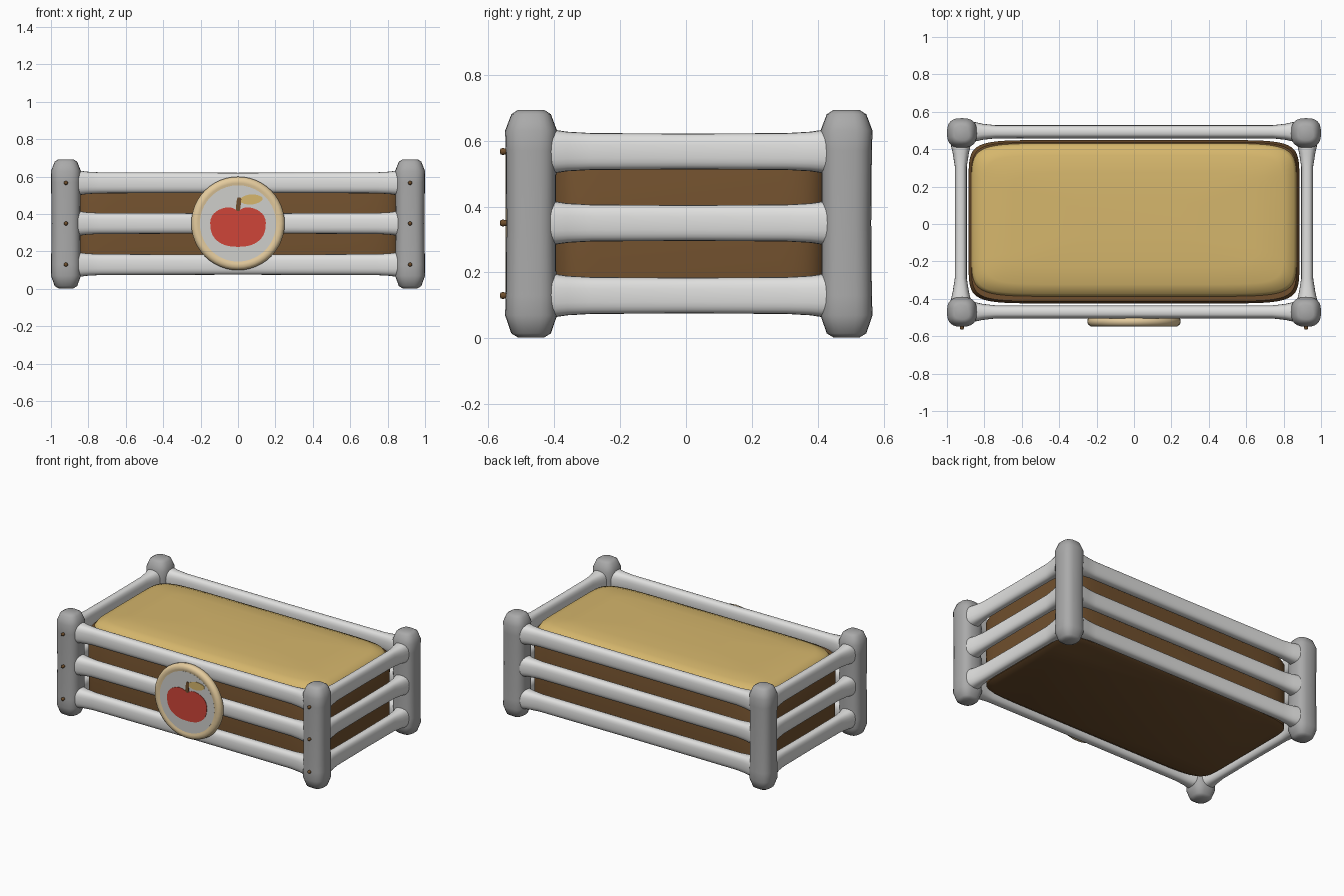
import bpy, bmesh, math
from mathutils import Vector

if "Cube" in bpy.data.objects:
    bpy.data.objects.remove(bpy.data.objects["Cube"])


def material(name, r, g, b):
    m = bpy.data.materials.new(name)
    m.use_nodes = True
    m.diffuse_color = (r, g, b, 1)
    bsdf = next(n for n in m.node_tree.nodes if n.type == 'BSDF_PRINCIPLED')
    bsdf.inputs["Base Color"].default_value = (r, g, b, 1)
    bsdf.inputs["Roughness"].default_value = 0.8
    return m


WHITE = material("rail white", 0.74, 0.74, 0.73)
GREY = material("post grey", 0.40, 0.40, 0.40)
BROWN = material("dark brown", 0.16, 0.078, 0.026)
STRAW = material("straw yellow", 0.67, 0.47, 0.15)
TAN = material("pale wood", 0.78, 0.60, 0.34)
FACE = material("badge grey", 0.62, 0.62, 0.60)
RED = material("apple red", 0.62, 0.06, 0.04)


def loft(name, mat, axis, centre, sections, n=2.0, count=24, tilt=0.0, angle=35):
    """Skin rounded-square rings (offset, half width, half height) along an axis."""
    bm = bmesh.new()
    c = Vector(centre)
    rings = []
    for t, a, b in sections:
        ring = []
        for i in range(count):
            w = 2 * math.pi * i / count
            co, si = math.cos(w), math.sin(w)
            u0 = a * math.copysign(abs(co) ** (2 / n), co)
            v0 = b * math.copysign(abs(si) ** (2 / n), si)
            u = u0 * math.cos(tilt) - v0 * math.sin(tilt)
            v = u0 * math.sin(tilt) + v0 * math.cos(tilt)
            p = {'x': (t, u, v), 'y': (u, t, v), 'z': (u, v, t)}[axis]
            ring.append(bm.verts.new(c + Vector(p)))
        rings.append(ring)
    for lo, hi in zip(rings, rings[1:]):
        for i in range(count):
            j = (i + 1) % count
            bm.faces.new((lo[i], lo[j], hi[j], hi[i]))
    bm.faces.new(rings[0])
    bm.faces.new(rings[-1])
    bmesh.ops.recalc_face_normals(bm, faces=bm.faces)
    me = bpy.data.meshes.new(name)
    bm.to_mesh(me)
    bm.free()
    me.materials.append(mat)
    ob = bpy.data.objects.new(name, me)
    bpy.context.collection.objects.link(ob)
    bpy.ops.object.select_all(action='DESELECT')
    ob.select_set(True)
    bpy.context.view_layer.objects.active = ob
    bpy.ops.object.shade_smooth_by_angle(angle=math.radians(angle))
    return ob


POST_X, FRONT_Y, BACK_Y = 0.92, -0.47, 0.487
RAIL_Z = (0.13, 0.35, 0.567)

# Corner posts with softened ends
post = [(0.003, .04, .04), (0.015, .06, .06), (0.07, .08, .079), (0.13, .079, .077),
        (0.35, .077, .075), (0.57, .079, .077), (0.63, .08, .079),
        (0.68, .06, .06), (0.693, .04, .04)]
for side, sx in (("left", 1), ("right", -1)):
    for end, y in (("front", FRONT_Y), ("back", BACK_Y)):
        loft(f"{end}_{side}_post", GREY, 'z', (sx * POST_X, y, 0), post, n=2.7, angle=50)


def rail(name, axis, centre, half, thick):
    """Slim rounded slat that swells where it meets the posts."""
    side = [(half, .06, .068), (half - .07, .052, .066), (half - .11, .043, .06),
            (half - .18, thick, .056)]
    secs = [(-t, a, b) for t, a, b in side] + [(0, thick, .054)] + side[::-1]
    loft(name, WHITE, axis, centre, secs, n=2.7, angle=50)


# Three rails on every side
mid_y = (FRONT_Y + BACK_Y) / 2
for level, z in zip(("lower", "middle", "upper"), RAIL_Z):
    rail(f"front_{level}_rail", 'x', (0, FRONT_Y, z), POST_X, .035)
    rail(f"back_{level}_rail", 'x', (0, BACK_Y + .006, z), POST_X, .035)
    for side, sx in (("left", 1), ("right", -1)):
        rail(f"{side}_{level}_rail", 'y', (sx * .926, mid_y, z), (BACK_Y - FRONT_Y) / 2, .032)

# Inner box and the padded filling
loft("inner_box", BROWN, 'z', (0, 0.012, 0),
     [(.085, .85, .405), (.10, .882, .435), (.53, .885, .437), (.56, .87, .425)],
     n=10, count=64)
loft("filling", STRAW, 'z', (0, 0.022, 0),
     [(.50, .87, .41), (.555, .872, .412), (.585, .855, .395), (.603, .80, .345),
      (.611, .65, .25), (.614, .3, .1)], n=9, count=64, angle=60)

# Round badge on the front
BADGE_Z = 0.35
loft("badge_rim", TAN, 'y', (0, 0, BADGE_Z),
     [(y, r, r) for y, r in ((-.498, .235), (-.507, .247), (-.522, .25), (-.537, .246),
                             (-.547, .232), (-.547, .215), (-.541, .2))], count=48, angle=50)


def plate(name, mat, x, z, a, b, front, n=2.0, tilt=0.0):
    return loft(name, mat, 'y', (x, 0, z), [(-.538, a, b), (front, a, b)],
                n=n, count=40, tilt=tilt)


plate("badge_face", FACE, 0, BADGE_Z, .204, .204, -.543)
apple = plate("apple", RED, 0, .333, .148, .108, -.5455, n=2.4)
# Taper the apple downward and notch its crown
for v in apple.data.vertices:
    h = (v.co.z - .333) / .108
    v.co.x *= 1 + .07 * h
    if h > 0:
        v.co.z -= .022 * math.exp(-(v.co.x / .03) ** 2)
plate("apple_stem", BROWN, .003, .453, .012, .036, -.547, n=5, tilt=-.12)
plate("apple_leaf", STRAW, .07, .478, .062, .027, -.5465, n=1.8, tilt=.08)

# Nail heads on the front posts
for side, sx in (("left", 1), ("right", -1)):
    for level, z in zip(("lower", "middle", "upper"), RAIL_Z):
        loft(f"{side}_{level}_nail", BROWN, 'y', (sx * POST_X, 0, z),
             [(-.54, .008, .008), (-.556, .011, .011), (-.562, .009, .009),
              (-.565, .004, .004)], count=10, angle=60)
